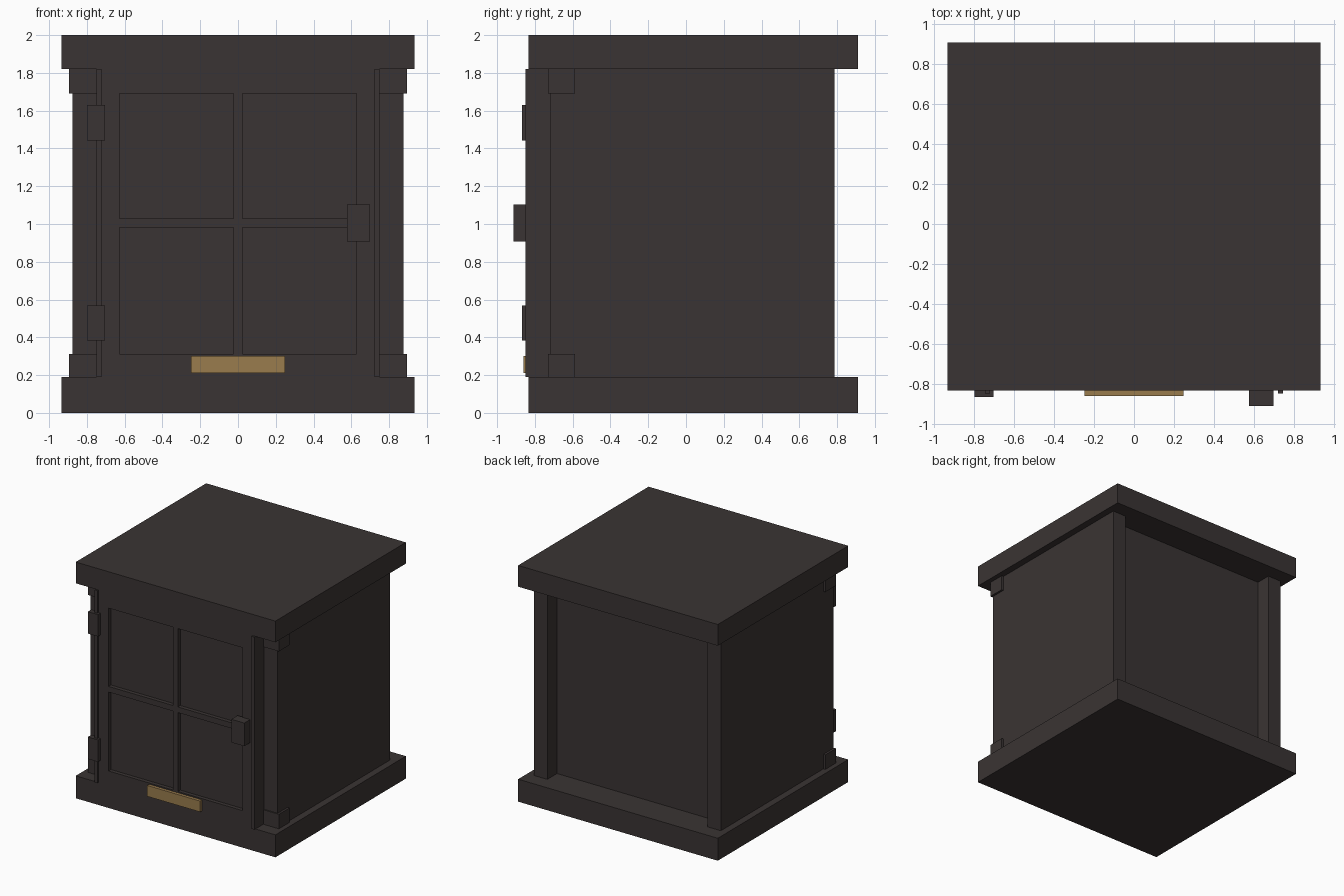
import bpy, bmesh

if "Cube" in bpy.data.objects:
    bpy.data.objects.remove(bpy.data.objects["Cube"])


def material(name, color):
    m = bpy.data.materials.new(name)
    m.diffuse_color = (*color, 1)
    m.use_nodes = True
    m.node_tree.nodes["Principled BSDF"].inputs["Base Color"].default_value = m.diffuse_color
    return m


IRON = material("dark_iron", (0.042, 0.034, 0.033))
BRASS = material("brass", (0.32, 0.20, 0.075))


def finish(name, bm, mat):
    bmesh.ops.recalc_face_normals(bm, faces=bm.faces)
    me = bpy.data.meshes.new(name)
    bm.to_mesh(me)
    bm.free()
    me.materials.append(mat)
    ob = bpy.data.objects.new(name, me)
    bpy.context.collection.objects.link(ob)
    return ob


def box(name, x, y, z, mat=IRON):
    """Box given by its (min, max) range on each axis."""
    bm = bmesh.new()
    bmesh.ops.create_cube(bm, size=1)
    for v in bm.verts:
        v.co = [r[0] if c < 0 else r[1] for c, r in zip(v.co, (x, y, z))]
    return finish(name, bm, mat)


FRONT = -0.835              # door and slab front plane
LOW, HIGH = 0.19, 1.82      # body between the slabs

# Base and top slabs
box("base_slab", (-0.935, 0.935), (FRONT, 0.91), (0, LOW))
box("top_slab", (-0.935, 0.935), (FRONT, 0.91), (HIGH, 2))

# Recessed back panel
box("back_panel", (-0.755, 0.755), (0.60, 0.655), (LOW, HIGH))

# Side walls, door jambs and corner blocks, mirrored left and right
for side, s in (("left", -1), ("right", 1)):
    def span(a, b):
        return tuple(sorted((s * a, s * b)))
    box(side + "_wall", span(0.75, 0.876), (-0.72, 0.785), (LOW, HIGH))
    box(side + "_jamb", span(0.722, 0.748), (-0.85, -0.70), (LOW, HIGH))
    for level, z in (("lower", (LOW, 0.313)), ("upper", (1.692, HIGH))):
        box(f"{side}_{level}_corner_block", span(0.748, 0.894), (-0.73, -0.587), z)

# Door: one grid with four panes pushed back from the frame
xs = (-0.722, -0.627, -0.023, 0.023, 0.627, 0.722)
zs = (LOW, 0.313, 0.981, 1.029, 1.692, HIGH)
bm = bmesh.new()
grid = [[bm.verts.new((x, FRONT, z)) for x in xs] for z in zs]
panes = []
for j in range(5):
    for i in range(5):
        f = bm.faces.new((grid[j][i], grid[j][i + 1], grid[j + 1][i + 1], grid[j + 1][i]))
        if i % 2 and j % 2:
            panes.append(f)
rim = [e for e in bm.edges if e.is_boundary]
back = bmesh.ops.extrude_edge_only(bm, edges=rim)["geom"]
for v in back:
    if isinstance(v, bmesh.types.BMVert):
        v.co.y = -0.72
bmesh.ops.holes_fill(bm, edges=[e for e in bm.edges if e.is_boundary], sides=0)
for f in bmesh.ops.extrude_discrete_faces(bm, faces=panes)["faces"]:
    for v in f.verts:
        v.co.y = FRONT + 0.032
finish("door", bm, IRON)

# Hinges, latch and name plate
for level, z in (("lower", (0.382, 0.568)), ("upper", (1.443, 1.629))):
    box(level + "_hinge", (-0.799, -0.704), (-0.868, -0.82), z)
box("latch", (0.577, 0.698), (-0.913, FRONT + 0.005), (0.907, 1.103))
box("brass_plate", (-0.248, 0.248), (-0.861, FRONT + 0.005), (0.21, 0.302), BRASS)
